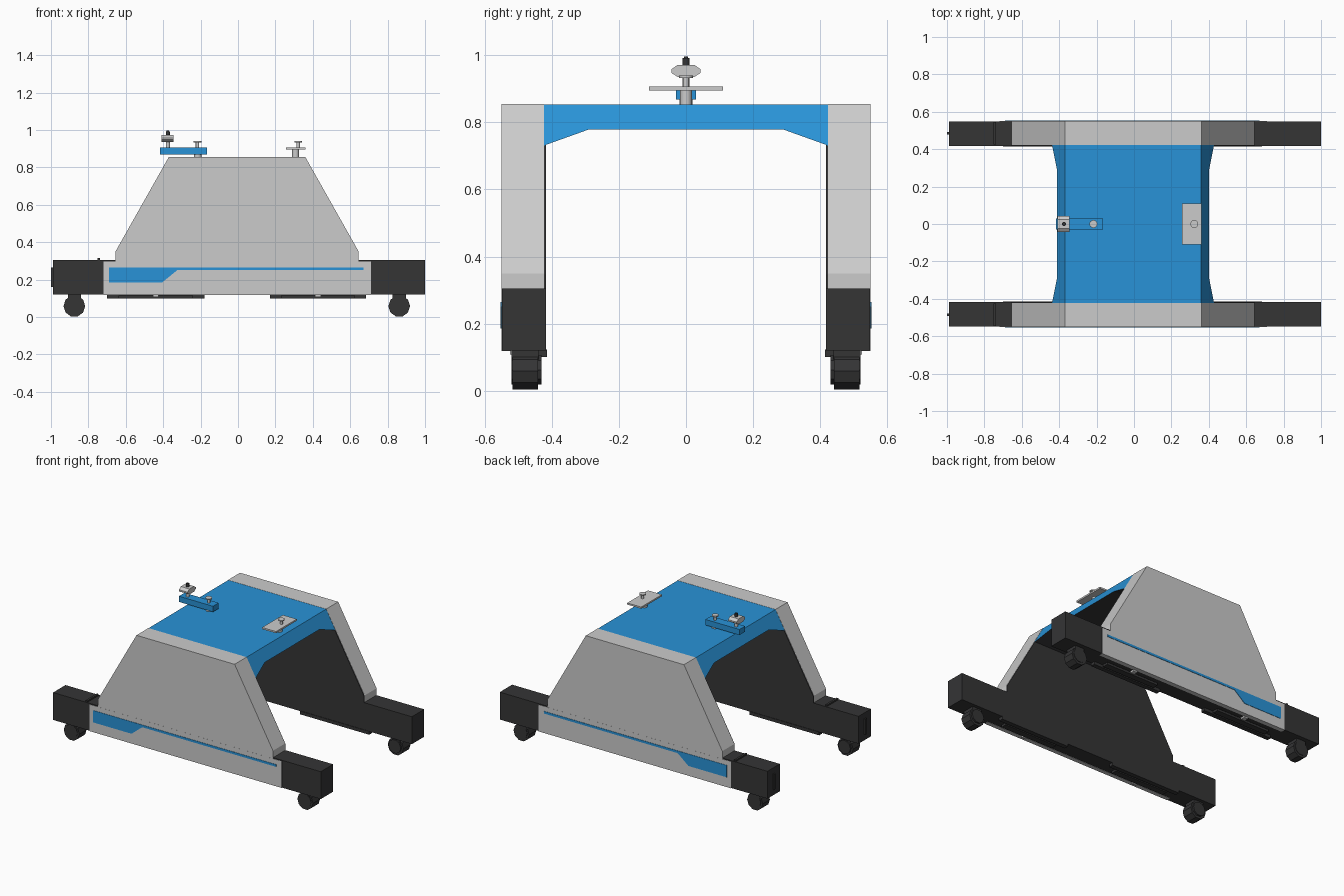
import bpy, bmesh, math
from mathutils import Matrix, Vector

if "Cube" in bpy.data.objects:
    bpy.data.objects.remove(bpy.data.objects["Cube"])


def material(name, rgb):
    m = bpy.data.materials.new(name)
    m.diffuse_color = (*rgb, 1)
    m.use_nodes = True
    m.node_tree.nodes["Principled BSDF"].inputs["Base Color"].default_value = m.diffuse_color
    return m


BLUE = material("blue_paint", (0.022, 0.29, 0.68))
DARK = material("dark_rubber", (0.035, 0.035, 0.036))


def finish(bm, name, mat=None, mirror=False):
    bmesh.ops.recalc_face_normals(bm, faces=bm.faces[:])
    me = bpy.data.meshes.new(name)
    bm.to_mesh(me)
    bm.free()
    ob = bpy.data.objects.new(name, me)
    bpy.context.collection.objects.link(ob)
    if mat:
        me.materials.append(mat)
    if mirror:
        mod = ob.modifiers.new("mirror_sides", 'MIRROR')
        mod.use_axis = (False, True, False)
        mod.use_mirror_merge = False
    return ob


def loft(name, a, b, mat=None, mirror=False):
    """Solid between two matching outlines."""
    bm = bmesh.new()
    va = [bm.verts.new(p) for p in a]
    vb = [bm.verts.new(p) for p in b]
    bm.faces.new(va)
    bm.faces.new(vb[::-1])
    n = len(va)
    for i in range(n):
        bm.faces.new((va[i], vb[i], vb[(i + 1) % n], va[(i + 1) % n]))
    return finish(bm, name, mat, mirror)


def prism_y(name, xz, y0, y1, mat=None, mirror=False):
    return loft(name, [(x, y0, z) for x, z in xz], [(x, y1, z) for x, z in xz], mat, mirror)


def box(name, x0, x1, y0, y1, z0, z1, mat=None, mirror=False):
    return prism_y(name, [(x0, z0), (x1, z0), (x1, z1), (x0, z1)], y0, y1, mat, mirror)


def cylinder(name, centre, r, depth, axis='Z', sides=16, mat=None, mirror=False):
    bm = bmesh.new()
    bmesh.ops.create_cone(bm, cap_ends=True, segments=sides, radius1=r, radius2=r, depth=depth)
    rot = Matrix.Rotation(math.pi / 2, 4, 'X') if axis == 'Y' else Matrix()
    if axis == 'Y':
        rot = rot @ Matrix.Rotation(math.pi / sides, 4, 'Z')
    bm.transform(Matrix.Translation(Vector(centre)) @ rot)
    return finish(bm, name, mat, mirror)


# Side frames: grey tapered body with dark inner lining
body = [(-0.655, 0.29), (0.645, 0.29), (0.645, 0.35), (0.36, 0.855), (-0.37, 0.855), (-0.655, 0.35)]
prism_y("side_body", body, 0.423, 0.55, None, True)
prism_y("inner_lining", [(x, z - 0.003) for x, z in body], 0.418, 0.424, DARK, True)

# Dark base beam, with fuller end blocks
box("base_beam", -0.66, 0.65, 0.418, 0.525, 0.12, 0.302, DARK, True)
box("left_end_block", -0.99, -0.65, 0.418, 0.549, 0.12, 0.304, DARK, True)
box("right_end_block", 0.64, 1.0, 0.418, 0.549, 0.12, 0.304, DARK, True)
box("lower_outer_panel", -0.72, 0.71, 0.522, 0.5505, 0.118, 0.297, None, True)

# Blue stripe on the outer face
stripe = [(-0.69, 0.185), (-0.405, 0.185), (-0.325, 0.25), (0.67, 0.25), (0.67, 0.265), (-0.69, 0.265)]
prism_y("side_stripe", stripe, 0.549, 0.553, BLUE, True)

# End fittings
box("end_bumper", -1.0, -0.988, 0.478, 0.492, 0.16, 0.265, DARK, True)
box("beam_ridge", -0.752, -0.738, 0.425, 0.545, 0.30, 0.314, DARK, True)

# Skid plates under the beam
for tag, x0, x1 in (("left", -0.70, -0.18), ("right", 0.17, 0.685)):
    mid = (x0 + x1) / 2
    box(tag + "_skid_plate", x0, x1, 0.415, 0.445, 0.10, 0.122, DARK, True)
    box(tag + "_skid_rail", x0 + 0.06, x1 - 0.06, 0.455, 0.495, 0.10, 0.115, DARK, True)
    box(tag + "_skid_bracket", mid - 0.015, mid + 0.015, 0.44, 0.525, 0.108, 0.122, None, True)

# Caster wheels
for tag, x in (("left", -0.875), ("right", 0.862)):
    cylinder(tag + "_wheel", (x, 0.48, 0.058), 0.058, 0.076, 'Y', 10, DARK, True)
    cylinder(tag + "_wheel_hub", (x, 0.476, 0.062), 0.046, 0.09, 'Y', 10, DARK, True)
    box(tag + "_wheel_mount", x - 0.035, x + 0.035, 0.44, 0.52, 0.085, 0.122, DARK, True)

# Blue bridge joining the frames, ends following the body slope
yz = [(-0.424, 0.855), (-0.424, 0.732), (-0.29, 0.78), (0.29, 0.78), (0.424, 0.732), (0.424, 0.855)]
run = 0.56
bridge = loft("bridge",
              [(-0.37 - (0.854 - z) * run, y, z - 0.001) for y, z in yz],
              [(0.36 + (0.854 - z) * run, y, z - 0.001) for y, z in yz], BLUE)
bridge.data.materials.append(DARK)
for f in bridge.data.polygons:
    if f.normal.z < -0.7:
        f.material_index = 1

# Top left: clamp bar with knob
box("clamp_bar", -0.418, -0.165, -0.03, 0.03, 0.868, 0.906, BLUE)
cylinder("clamp_bar_post", (-0.215, 0, 0.863), 0.02, 0.02)
cylinder("knob_stem", (-0.375, 0, 0.922), 0.011, 0.036)
knob = [(-0.044, 0.948), (-0.025, 0.936), (0.025, 0.936), (0.044, 0.948),
        (0.044, 0.958), (0.025, 0.972), (-0.025, 0.972), (-0.044, 0.958)]
loft("knob", [(-0.408, y, z) for y, z in knob], [(-0.344, y, z) for y, z in knob])
cylinder("knob_cap", (-0.375, 0, 0.981), 0.011, 0.022, mat=DARK)
cylinder("knob_cap_tip", (-0.375, 0, 0.993), 0.006, 0.006, mat=DARK)

# Top right: plate on a post
cylinder("plate_post", (0.308, 0, 0.876), 0.018, 0.044)
box("top_plate", 0.256, 0.36, -0.11, 0.11, 0.896, 0.907)

# Mushroom pins on bar and plate
for tag, x in (("bar", -0.217), ("plate", 0.322)):
    cylinder(tag + "_pin_stem", (x, 0, 0.92), 0.009, 0.03)
    cylinder(tag + "_pin_head", (x, 0, 0.936), 0.021, 0.007)

# Smooth the small round parts, keeping edges sharp
bpy.ops.object.select_all(action='DESELECT')
for ob in bpy.data.objects:
    if any(k in ob.name for k in ("stem", "cap", "post", "head")):
        ob.select_set(True)
        bpy.context.view_layer.objects.active = ob
bpy.ops.object.shade_smooth_by_angle(angle=math.radians(35))
